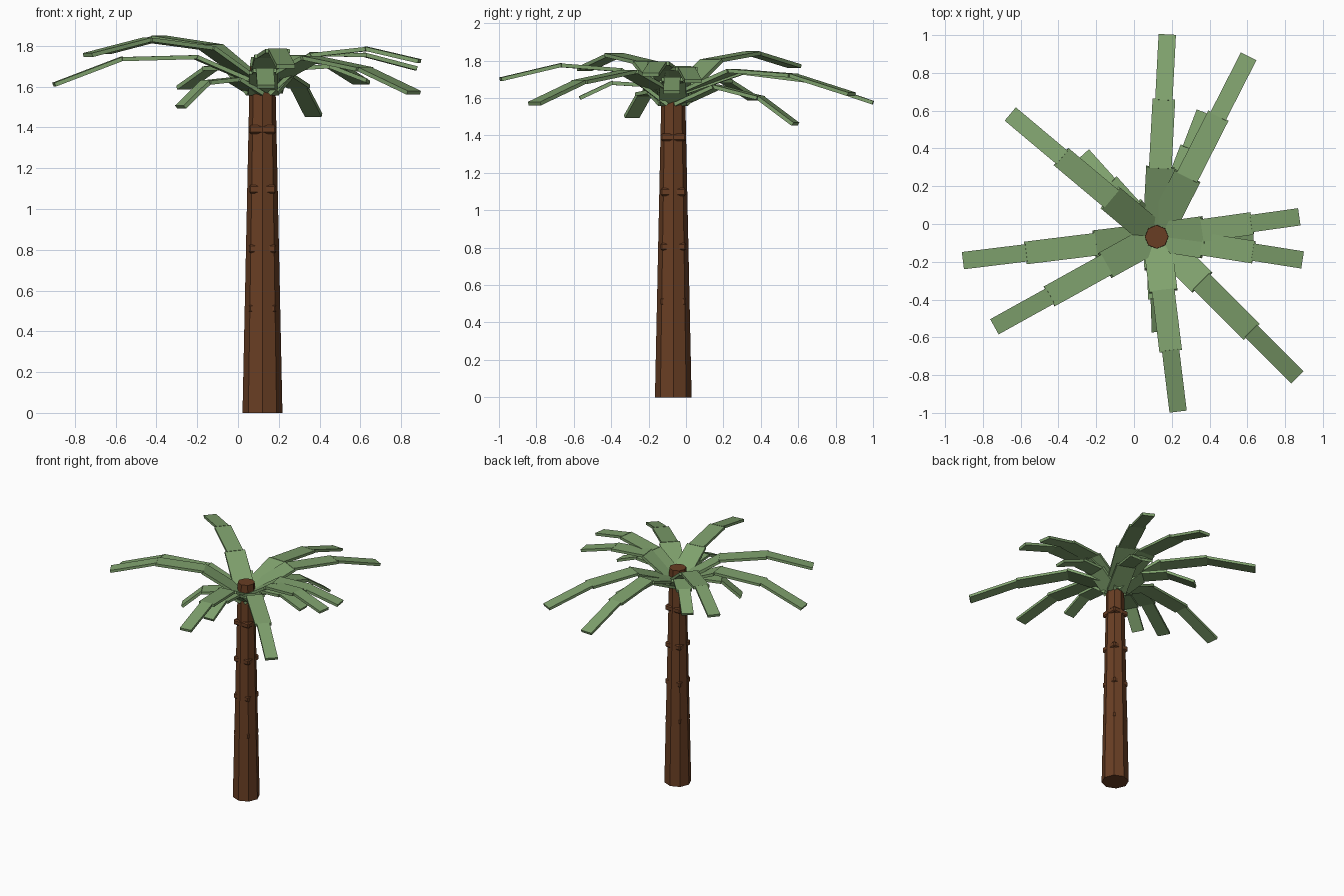
import bpy, bmesh
from math import sin, cos, radians
from mathutils import Vector, Matrix

cube = bpy.data.objects.get("Cube")
if cube:
    bpy.data.objects.remove(cube, do_unlink=True)

CENTRE = Vector((0.12, -0.068, 0))


def material(name, colour):
    mat = bpy.data.materials.new(name)
    mat.use_nodes = True
    mat.diffuse_color = colour
    mat.node_tree.nodes["Principled BSDF"].inputs["Base Color"].default_value = colour
    return mat


bark = material("bark brown", (0.14, 0.048, 0.017, 1))
leaf = material("leaf green", (0.215, 0.36, 0.155, 1))


def finish(name, bm, mat):
    mesh = bpy.data.meshes.new(name)
    bm.to_mesh(mesh)
    bm.free()
    mesh.materials.append(mat)
    obj = bpy.data.objects.new(name, mesh)
    obj.location = CENTRE
    bpy.context.collection.objects.link(obj)
    return obj


def add_slab(bm, start, end, width, thickness):
    """Flat box running from start to end, with its width kept level."""
    along = end - start
    x = along.normalized()
    y = Vector((0, 0, 1)).cross(x).normalized()
    turn = Matrix((x, y, x.cross(y))).transposed().to_4x4()
    size = Matrix.Diagonal((along.length, width, thickness, 1))
    place = Matrix.Translation((start + end) / 2)
    bmesh.ops.create_cube(bm, size=1, matrix=place @ turn @ size)


# Tapered eight-sided trunk
TRUNK_TOP = 1.7
bm = bmesh.new()
bmesh.ops.create_cone(bm, cap_ends=True, segments=8, radius1=0.098, radius2=0.062,
                      depth=TRUNK_TOP, matrix=Matrix.Translation((0, 0, TRUNK_TOP / 2)))
finish("trunk", bm, bark)

# Square bark rings whose corners poke through the trunk
for i in range(5):
    bm = bmesh.new()
    place = Matrix.Translation((0, 0, 0.22 + 0.2925 * i))
    bmesh.ops.create_cube(bm, size=1, matrix=place @ Matrix.Diagonal((0.134, 0.134, 0.042, 1)))
    bmesh.ops.bevel(bm, geom=bm.edges[:], offset=0.008, segments=1, affect='EDGES')
    finish(f"bark_ring_{i + 1}", bm, bark)


def frond(name, heading, root_z, joints, scale):
    """Three jointed slabs, each narrower than the last."""
    a = radians(heading)
    points = [Vector((r * cos(a), r * sin(a), z)) for r, z in [(0.04, root_z)] + joints]
    bm = bmesh.new()
    for start, end, width in zip(points, points[1:], (0.15, 0.12, 0.092)):
        overlap = (end - start).normalized() * 0.008
        add_slab(bm, start - overlap, end, width * scale, 0.02)
    finish(name, bm, leaf)


# Long upper fronds: heading, then distance and height of each joint
UPPER = [
    (87, [(0.37, 1.735), (0.73, 1.69), (1.07, 1.575)]),
    (63, [(0.36, 1.745), (0.72, 1.72), (1.07, 1.62)]),
    (140, [(0.32, 1.80), (0.66, 1.84), (1.01, 1.77)]),
    (187, [(0.33, 1.745), (0.70, 1.735), (1.03, 1.61)]),
    (209, [(0.31, 1.79), (0.65, 1.83), (0.98, 1.755)]),
    (277, [(0.29, 1.75), (0.61, 1.775), (0.93, 1.70)]),
    (315, [(0.34, 1.74), (0.71, 1.685), (1.05, 1.57)]),
    (351, [(0.25, 1.755), (0.52, 1.785), (0.78, 1.725)]),
    (8, [(0.25, 1.76), (0.51, 1.755), (0.76, 1.69)]),
]
for i, (heading, joints) in enumerate(UPPER):
    frond(f"upper_frond_{i + 1}", heading, 1.62, joints, 1.0)

# Short drooping fronds underneath
LOWER = [
    (69, [(0.25, 1.66), (0.50, 1.60), (0.70, 1.46)]),
    (132, [(0.20, 1.69), (0.38, 1.69), (0.58, 1.595)]),
    (209, [(0.16, 1.635), (0.32, 1.62), (0.46, 1.50)]),
    (272, [(0.17, 1.67), (0.33, 1.68), (0.50, 1.60)]),
    (359, [(0.17, 1.69), (0.33, 1.70), (0.51, 1.63)]),
]
for i, (heading, joints) in enumerate(LOWER):
    frond(f"lower_frond_{i + 1}", heading, 1.57, joints, 0.95)
